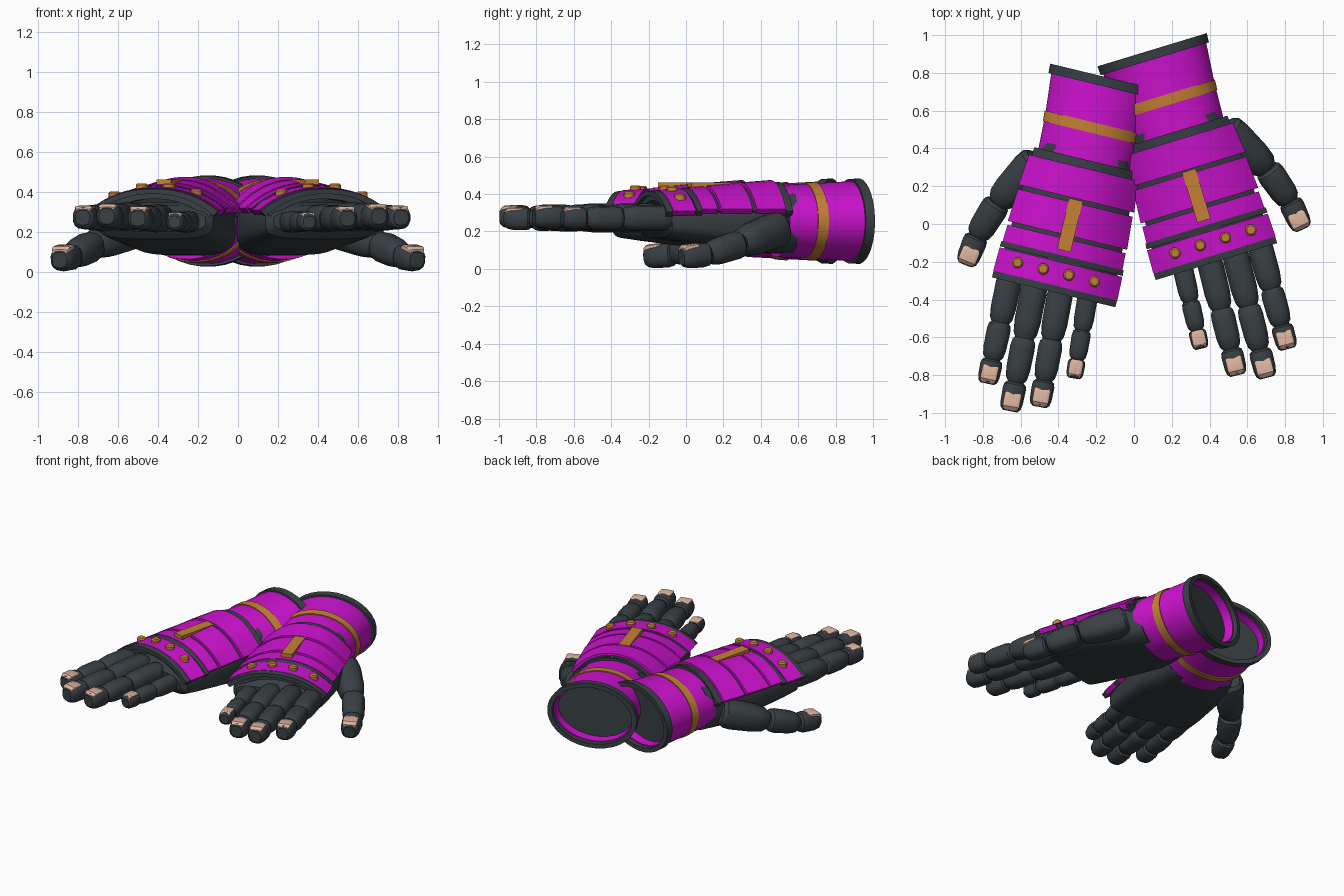
import bpy, bmesh, math
from mathutils import Vector

cube = bpy.data.objects.get("Cube")
if cube:
    bpy.data.objects.remove(cube)


def material(name, rgb):
    m = bpy.data.materials.new(name)
    m.use_nodes = True
    m.diffuse_color = (*rgb, 1)
    m.node_tree.nodes["Principled BSDF"].inputs["Base Color"].default_value = (*rgb, 1)
    return m


MAGENTA = material("magenta", (0.62, 0.006, 0.63))
DARK = material("charcoal", (0.04, 0.05, 0.057))
GOLD = material("bronze", (0.56, 0.22, 0.036))
NAIL = material("nail", (0.72, 0.45, 0.34))

UP = Vector((0, 0, 1))
ARM = Vector((0, 1, 0))
parts = []
place = {}  # placement of the hand being built


def skin(name, mat, rings, caps=True):
    """Join rings of points (thumb-ward, arm-ward, up) into one mesh."""
    s, th, ox, oy = place["side"], place["turn"], place["x"], place["y"]
    bm = bmesh.new()
    loops = []
    for ring in rings:
        loops.append([bm.verts.new((
            ox + s * (p[0] * math.cos(th) - p[1] * math.sin(th)),
            oy + p[0] * math.sin(th) + p[1] * math.cos(th), p[2])) for p in ring])
    n = len(loops[0])
    for a, b in zip(loops, loops[1:]):
        for i in range(n):
            j = (i + 1) % n
            bm.faces.new((a[i], a[j], b[j], b[i]))
    if caps:
        bm.faces.new(loops[0])
        bm.faces.new(loops[-1])
    bmesh.ops.recalc_face_normals(bm, faces=bm.faces)
    mesh = bpy.data.meshes.new(name)
    bm.to_mesh(mesh)
    bm.free()
    mesh.materials.append(mat)
    ob = bpy.data.objects.new(place["name"] + "_" + name, mesh)
    bpy.context.collection.objects.link(ob)
    parts.append(ob)


def oval(p, direction, ru, rz, n=12, power=2.0):
    """Superellipse ring around p, square to direction."""
    across = direction.cross(UP).normalized()
    up = across.cross(direction).normalized()
    ring = []
    for i in range(n):
        a = 2 * math.pi * (i + 0.5) / n
        c, d = math.cos(a), math.sin(a)
        ring.append(p + across * ru * math.copysign(abs(c) ** (2 / power), c)
                    + up * rz * math.copysign(abs(d) ** (2 / power), d))
    return ring


def tube(name, mat, stations, n=32, power=2.0, caps=True):
    """Ovals along the arm from (v, centre height, half width, half height)."""
    skin(name, mat, [oval(Vector((0, v, z)), ARM, ru, rz, n, power)
                     for v, z, ru, rz in stations], caps)


def segment(name, a, b, r0, r1):
    """One rounded, slightly bulging finger joint."""
    rings = []
    for t, f in ((0, .72), (.07, .92), (.22, 1), (.7, 1), (.9, .9), (1, .66)):
        r = (r0 + (r1 - r0) * t) * f
        rings.append(oval(a.lerp(b, t), b - a, r, r, 14, 2.5))
    skin(name, DARK, rings)


def nail(name, a, b, r):
    d = (b - a).normalized()
    up = d.cross(UP).cross(d).normalized()
    start = b - d * 0.10 + up * r * 0.80
    rings = [oval(start + d * t - up * drop, d, r * w, r * h, 12, 5)
             for t, w, h, drop in ((0, .6, .14, 0), (.012, .74, .24, 0),
                                   (.075, .74, .24, .002), (.094, .62, .16, .012))]
    skin(name, NAIL, rings)


def arch_height(s, side_z, crown):
    return side_z + (crown - side_z) * (1 - abs(s) ** 2.3)


def arch(name, mat, v0, v1, w0, w1, side_z, c0, c1, thick=0.025, n=18):
    """Curved plate over the back of the hand."""
    rings = []
    for v, w, c in ((v0, w0, c0), (v1, w1, c1)):
        steps = [2 * i / n - 1 for i in range(n + 1)]
        ring = [(s * w, v, arch_height(s, side_z, c)) for s in steps]
        ring += [(s * (w - thick), v, arch_height(s, side_z, c) - thick)
                 for s in reversed(steps)]
        rings.append(ring)
    skin(name, mat, rings)


# Finger layout: name, base across, tip across, tip along, height, radius
FINGERS = (("index", .245, .228, -.575, .272, .068),
           ("middle", .108, .077, -.688, .278, .071),
           ("ring", -.032, -.069, -.63, .268, .069),
           ("pinky", -.178, -.212, -.44, .25, .054))


def build_hand():
    # Palm block with chamfered sides, narrowing into the wrist
    tube("palm", DARK, [(-.015, .255, .27, .05), (.02, .25, .30, .085),
                        (.12, .25, .305, .10), (.40, .24, .30, .125),
                        (.60, .235, .275, .15), (.74, .25, .235, .17)], 28, 3.6)

    # Fingers in three joints each, with a nail
    for name, u0, u1, tip, z, r in FINGERS:
        root, end = Vector((u0, .03, z)), Vector((u1, tip, z))
        a, b = root.lerp(end, .45), root.lerp(end, .785)
        segment(name + "_lower", root, a + (a - root) * .03, r * 1.02, r)
        segment(name + "_middle", a, b, r * .96, r * .9)
        segment(name + "_tip", b, end, r * .9, r * .84)
        nail(name + "_nail", b, end, r * .86)

    # Thumb
    joints = [Vector(p) for p in ((.25, .64, .22), (.40, .37, .135),
                                  (.465, .17, .078), (.488, .012, .06))]
    for label, a, b, r0, r1 in zip(("lower", "middle", "tip"), joints, joints[1:],
                                   (.10, .078, .068), (.082, .07, .06)):
        segment("thumb_" + label, a, b, r0, r1)
    nail("thumb_nail", joints[2], joints[3], .066)

    # Dark backing and armour plates over the back of the hand
    arch("plate_backing", DARK, .0, .70, .315, .28, .31, .405, .465, .04)
    arch("knuckle_trim", DARK, -.022, .014, .336, .336, .305, .415, .42)
    arch("knuckle_band", MAGENTA, .014, .142, .338, .334, .31, .422, .43)
    arch("plate_trim", DARK, .148, .178, .335, .332, .31, .425, .432)
    arch("lower_plate", MAGENTA, .178, .268, .326, .322, .32, .435, .442)
    arch("middle_plate", MAGENTA, .288, .465, .325, .312, .32, .445, .46)
    arch("upper_plate", MAGENTA, .488, .655, .315, .298, .32, .462, .475)
    arch("wrist_strap", DARK, .663, .682, .285, .283, .30, .465, .465)

    # Bronze bar and rivets
    skin("bar", GOLD, [[(x, v, z) for x, z in ((-.037, .42), (.037, .42),
                                             (.037, .462), (-.037, .462))]
                       for v in (.205, .482)])
    for i in range(4):
        u = .013 + .14 * (i - 1.5)
        z = arch_height(u / .335, .31, .426)
        skin("rivet_%d" % (i + 1), GOLD,
             [[(u + r * math.cos(k * math.pi / 6), .085 + r * math.sin(k * math.pi / 6), z + h)
               for k in range(12)] for r, h in ((.03, -.02), (.03, .014), (.022, .022))])

    # Hollow forearm cuff, its strap, end rim and recessed inner wall
    zc = .255
    tube("cuff", MAGENTA, [(.69, zc, .23, .17), (.69, zc, .258, .192),
                           (.88, zc, .266, .202), (1.12, zc, .288, .215),
                           (1.12, zc, .262, .19), (1.04, zc, .255, .183)], caps=False)
    tube("cuff_strap", GOLD, [(.845, zc, .25, .19), (.845, zc, .270, .206),
                              (.902, zc, .274, .210), (.902, zc, .25, .19)], caps=False)
    tube("cuff_rim", DARK, [(1.10, zc, .27, .20), (1.10, zc, .301, .226),
                            (1.15, zc, .304, .229), (1.15, zc, .272, .199),
                            (1.11, zc, .268, .196)], caps=False)
    tube("cuff_end", DARK, [(1.02, zc, .25, .178), (1.06, zc, .258, .187)])


for name, side, turn, x, y in (("right", -1, 13.6, -.42, -.34),
                               ("left", 1, 16.9, .43, -.178)):
    place.update(name=name, side=side, turn=math.radians(turn), x=x, y=y)
    build_hand()

bpy.ops.object.select_all(action='DESELECT')
for ob in parts:
    ob.select_set(True)
bpy.context.view_layer.objects.active = parts[0]
bpy.ops.object.shade_smooth_by_angle(angle=math.radians(32))
